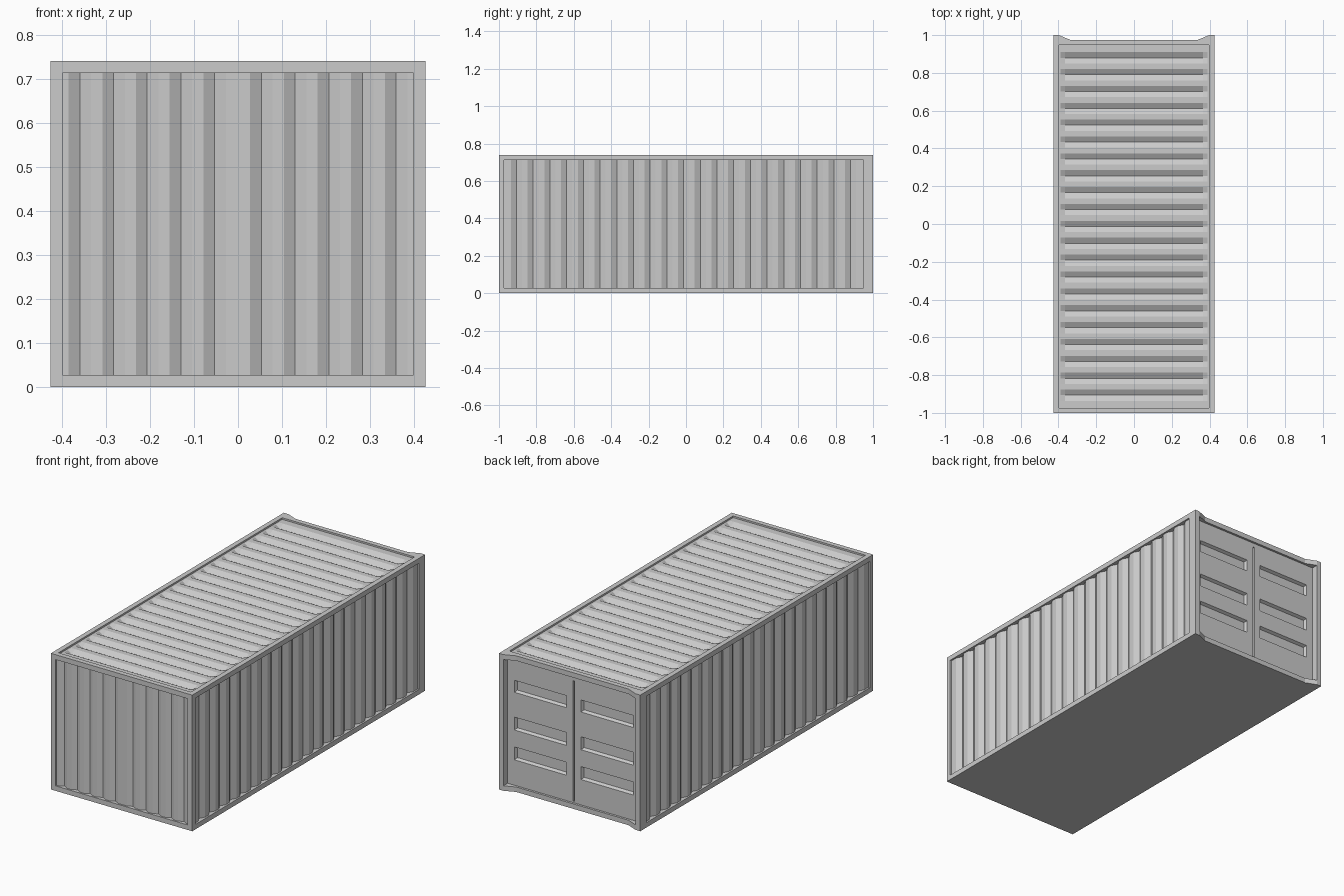
import bpy, bmesh
from mathutils import Vector

if "Cube" in bpy.data.objects:
    bpy.data.objects.remove(bpy.data.objects["Cube"])

W, FRONT, BACK, H = 0.425, -1.0, 0.975, 0.74   # main box limits
T = 0.027                                      # frame bar thickness
REC = 0.009                                    # panel recess behind frame face


def finish(name, bm):
    me = bpy.data.meshes.new(name)
    bm.to_mesh(me)
    bm.free()
    ob = bpy.data.objects.new(name, me)
    bpy.context.collection.objects.link(ob)
    return ob


def prism(name, outline, z0, z1):
    bm = bmesh.new()
    f = bm.faces.new([bm.verts.new((x, y, z0)) for x, y in outline])
    ext = bmesh.ops.extrude_face_region(bm, geom=[f], use_keep_orig=True)
    top = [g for g in ext['geom'] if isinstance(g, bmesh.types.BMVert)]
    bmesh.ops.translate(bm, verts=top, vec=(0, 0, z1 - z0))
    bmesh.ops.recalc_face_normals(bm, faces=bm.faces[:])
    return finish(name, bm)


def corrugated(name, valleys, w, t0, t1, rows, place, outward):
    """Sheet with V grooves; rows are (cross position, groove strength)."""
    prof = [(t0, 0)]
    for v in valleys:
        prof += [(v - w, 0), (v, 1), (v + w, 0)]
    prof.append((t1, 0))
    bm = bmesh.new()
    g = [[bm.verts.new(place(t, s, d * k)) for t, d in prof] for s, k in rows]
    for a, b in zip(g, g[1:]):
        for i in range(len(prof) - 1):
            bm.faces.new((a[i], a[i + 1], b[i + 1], b[i]))
    bm.normal_update()
    if sum((f.normal for f in bm.faces), Vector()).dot(Vector(outward)) < 0:
        bmesh.ops.reverse_faces(bm, faces=bm.faces[:])
    return finish(name, bm)


# frame with a closed floor and five recessed openings
bm = bmesh.new()
bmesh.ops.create_cube(bm, size=1)
for v in bm.verts:
    v.co = (v.co.x * 2 * W, v.co.y * (BACK - FRONT) + (BACK + FRONT) / 2,
            (v.co.z + 0.5) * H)
bm.normal_update()
openings = [f for f in bm.faces if f.normal.z > -0.5]
bmesh.ops.inset_individual(bm, faces=openings, thickness=T, use_even_offset=True)
for f in bmesh.ops.extrude_discrete_faces(bm, faces=openings)['faces']:
    bmesh.ops.translate(bm, verts=f.verts[:], vec=-f.normal * 0.0265)
    bmesh.ops.delete(bm, geom=[f], context='FACES_ONLY')
finish("container_frame", bm)

# corrugated walls and roof
xi, zi0, zi1 = W - T, T, H - T
yi0, yi1 = FRONT + T, BACK - T
wall_rows = [(zi0, 1), (zi1, 1)]
long_valleys = [-0.013 + 0.0893 * k for k in range(-10, 11)]

half = [0.053 + 0.0765 * k for k in range(5)]
corrugated("front_wall", [-v for v in reversed(half)] + half, 0.0255, -xi, xi, wall_rows,
           lambda t, s, d: (t, FRONT + REC + 0.015 * d, s), (0, -1, 0))

for side, label in ((-1, "left"), (1, "right")):
    corrugated(label + "_wall", long_valleys, 0.0298, yi0, yi1, wall_rows,
               lambda t, s, d: (side * (W - REC - 0.0165 * d), t, s), (side, 0, 0))

roof_rows = [(-xi, 0), (-0.388, 0), (-0.366, 1), (0.366, 1), (0.388, 0), (xi, 0)]
corrugated("roof", long_valleys, 0.0298, yi0, yi1, roof_rows,
           lambda t, s, d: (s, t, H - REC - 0.0165 * d), (0, 0, 1))

# double doors with pressed panels and a centre seam
xs = [-xi, -0.358, -0.043, -0.005, 0.005, 0.043, 0.358, xi]
zs = [zi0, 0.035, 0.165, 0.235, 0.327, 0.397, 0.532, 0.597, 0.69, zi1]
bm = bmesh.new()
g = [[bm.verts.new((x, BACK - 0.012, z)) for x in xs] for z in zs]
pressed, seam = [], []
for j in range(len(zs) - 1):
    for i in range(len(xs) - 1):
        f = bm.faces.new((g[j][i], g[j + 1][i], g[j + 1][i + 1], g[j][i + 1]))
        if i in (1, 5) and j in (2, 4, 6):
            pressed.append(f)
        if i == 3 and 1 <= j <= 7:
            seam.append(f)
bm.normal_update()
bmesh.ops.inset_individual(bm, faces=pressed, thickness=0.008, depth=-0.016,
                           use_even_offset=True)
bmesh.ops.inset_region(bm, faces=seam, thickness=0.001, depth=-0.01,
                       use_even_offset=True)
finish("doors", bm)

# rear corner posts with wedge gussets at top and bottom
for s, label in ((-1, "left"), (1, "right")):
    prism(label + "_rear_post",
          [(s * xi, BACK), (s * W, BACK), (s * W, 1), (s * xi, 1)], 0, H)
    for z0, end in ((0, "lower"), (H - T, "upper")):
        prism(f"{label}_{end}_gusset",
              [(s * xi, BACK), (s * xi, 1), (s * 0.338, BACK)], z0, z0 + T)
